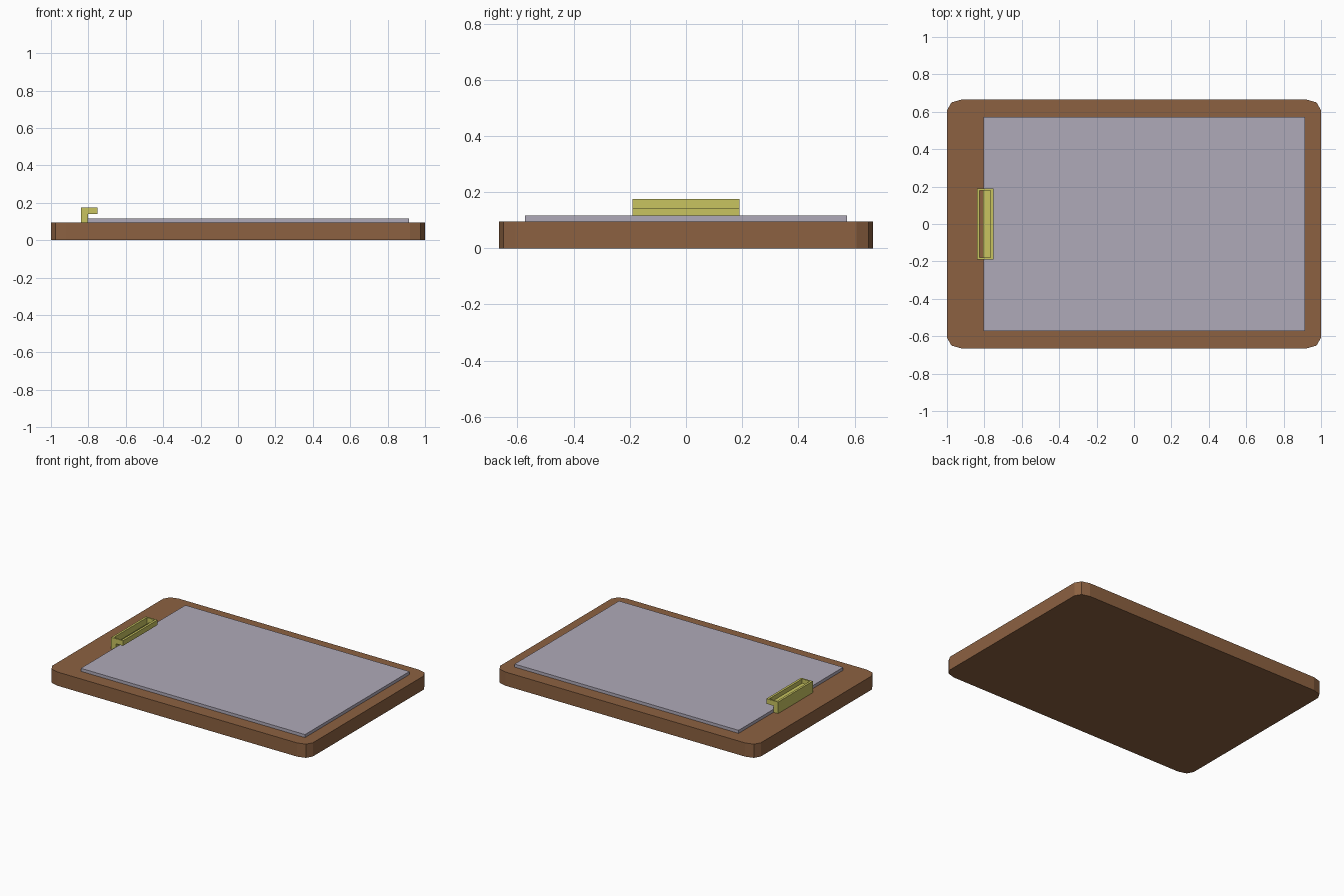
import bpy, bmesh
from mathutils import Vector

if "Cube" in bpy.data.objects:
    bpy.data.objects.remove(bpy.data.objects["Cube"])


def material(name, rgb):
    m = bpy.data.materials.new(name)
    m.diffuse_color = (*rgb, 1)
    m.use_nodes = True
    m.node_tree.nodes["Principled BSDF"].inputs["Base Color"].default_value = m.diffuse_color
    return m


WOOD = material("brown wood", (0.262, 0.120, 0.053))
PAPER = material("pale grey paper", (0.43, 0.40, 0.48))
BRASS = material("yellow brass", (0.577, 0.552, 0.117))


def prism(name, points, direction, mat):
    """Closed outline swept along a direction."""
    bm = bmesh.new()
    face = bm.faces.new([bm.verts.new(p) for p in points])
    ext = bmesh.ops.extrude_face_region(bm, geom=[face])
    bmesh.ops.translate(bm, vec=Vector(direction),
                        verts=[v for v in ext["geom"] if isinstance(v, bmesh.types.BMVert)])
    bmesh.ops.recalc_face_normals(bm, faces=bm.faces)
    me = bpy.data.meshes.new(name)
    bm.to_mesh(me)
    bm.free()
    me.materials.append(mat)
    ob = bpy.data.objects.new(name, me)
    bpy.context.collection.objects.link(ob)
    return ob


# Board with chamfered-round corners, mirrored from one corner
corner = [(1, 0.608), (0.976, 0.65), (0.92, 0.666)]
half = corner + [(-x, y) for x, y in reversed(corner)]
outline = half + [(x, -y) for x, y in reversed(half)]
prism("board", [(x, y, 0) for x, y in outline], (0, 0, 0.095), WOOD)

# Sheet stack
rect = [(-0.805, -0.573), (0.915, -0.573), (0.915, 0.573), (-0.805, 0.573)]
prism("paper", [(x, y, 0.095) for x, y in rect], (0, 0, 0.021), PAPER)


# Clip: hooked L section, hollowed from above
def hook(name, x0, x1, x2, z0, z1, z2, half_width):
    section = [(x0, z0), (x1, z0), (x1, z1), (x2, z1), (x2, z2), (x0, z2)]
    return prism(name, [(x, -half_width, z) for x, z in section],
                 (0, 2 * half_width, 0), BRASS)


clip = hook("clip", -0.84, -0.803, -0.75, 0.095, 0.14, 0.175, 0.19)
cutter = hook("clip_cutter", -0.825, -0.807, -0.766, 0.05, 0.145, 0.25, 0.18)
cutter.hide_render = True
mod = clip.modifiers.new("hollow", "BOOLEAN")
mod.operation = "DIFFERENCE"
mod.solver = "EXACT"
mod.object = cutter
bpy.context.view_layer.objects.active = clip
bpy.ops.object.modifier_apply(modifier=mod.name)
bpy.data.objects.remove(cutter)
